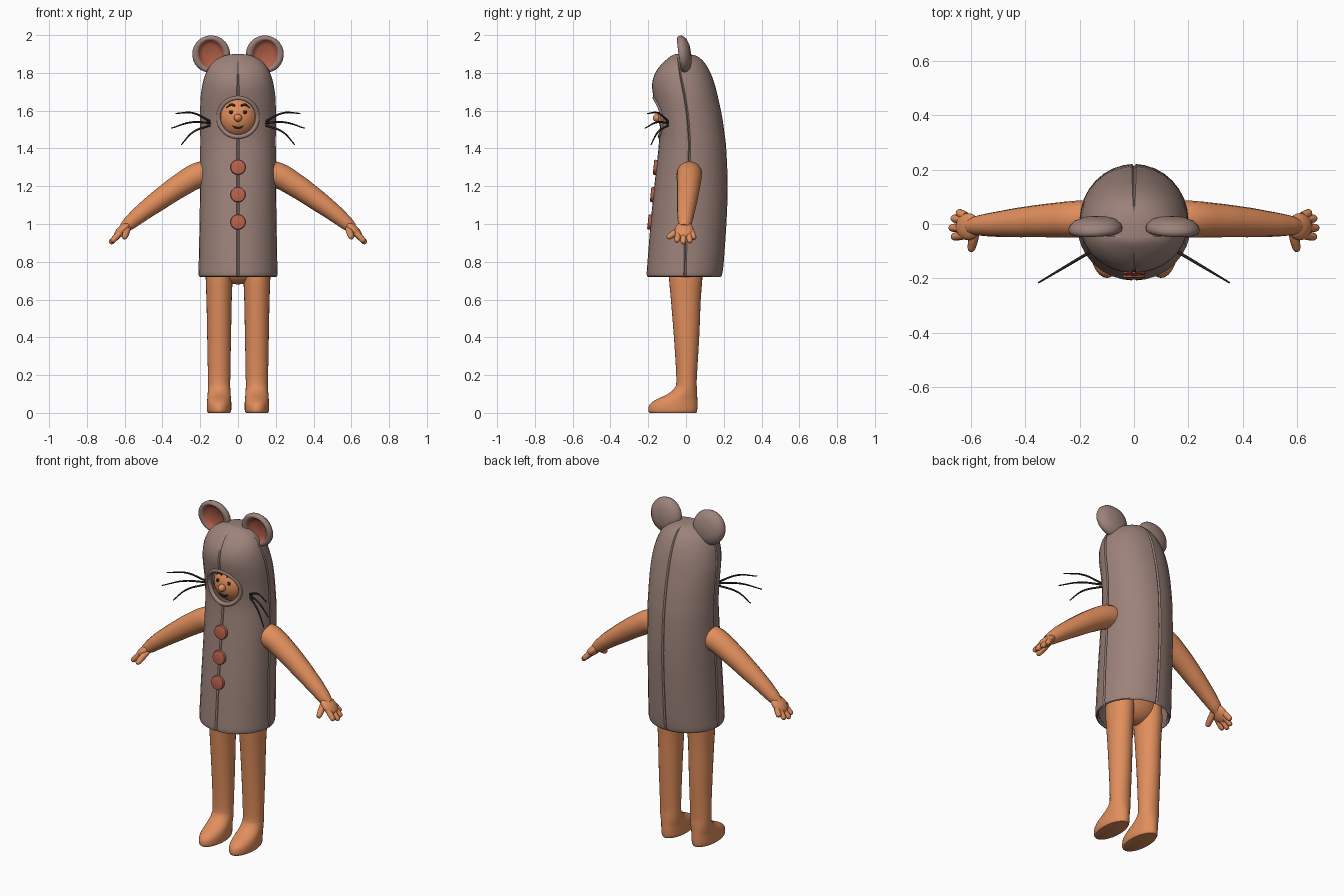
import bpy, bmesh, math
from mathutils import Matrix, Vector

if "Cube" in bpy.data.objects:
    bpy.data.objects.remove(bpy.data.objects["Cube"])


def material(name, rgb):
    m = bpy.data.materials.new(name)
    m.diffuse_color = (*rgb, 1)
    m.use_nodes = True
    m.node_tree.nodes["Principled BSDF"].inputs["Base Color"].default_value = m.diffuse_color
    return m


SKIN = material("skin orange", (0.75, 0.27, 0.108))
FUR = material("fur grey", (0.335, 0.225, 0.195))
RED = material("russet", (0.46, 0.118, 0.068))
DARK = material("dark brown", (0.022, 0.017, 0.016))


def activate(ob):
    bpy.ops.object.select_all(action='DESELECT')
    ob.select_set(True)
    bpy.context.view_layer.objects.active = ob


def finish(name, bm, *mats, angle=35):
    bmesh.ops.recalc_face_normals(bm, faces=bm.faces)
    me = bpy.data.meshes.new(name)
    bm.to_mesh(me)
    bm.free()
    ob = bpy.data.objects.new(name, me)
    bpy.context.collection.objects.link(ob)
    for m in mats:
        me.materials.append(m)
    activate(ob)
    bpy.ops.object.shade_smooth_by_angle(angle=math.radians(angle))
    return ob


def loft(rings, cap_start=True, cap_end=True):
    bm = bmesh.new()
    vs = [[bm.verts.new(p) for p in r] for r in rings]
    n = len(rings[0])
    for a, b in zip(vs, vs[1:]):
        for i in range(n):
            j = (i + 1) % n
            bm.faces.new((a[i], a[j], b[j], b[i]))
    if cap_start:
        bm.faces.new(vs[0])
    if cap_end:
        bm.faces.new(vs[-1])
    return bm


def smooth_rows(rows, steps):
    """Catmull-Rom resampling of a table of sections."""
    out = []
    for i in range(len(rows) - 1):
        a, b, c, d = rows[max(i - 1, 0)], rows[i], rows[i + 1], rows[min(i + 2, len(rows) - 1)]
        for k in range(steps):
            t = k / steps
            out.append([0.5 * (2 * q + (r - p) * t + (2 * p - 5 * q + 4 * r - s) * t * t
                               + (3 * q - p - 3 * r + s) * t ** 3)
                        for p, q, r, s in zip(a, b, c, d)])
    return out + [list(rows[-1])]


def tube(name, pts, radii, mat, cyclic=False, res=4):
    cu = bpy.data.curves.new(name, 'CURVE')
    cu.dimensions = '3D'
    cu.bevel_depth = 1
    cu.bevel_resolution = res
    cu.resolution_u = 6
    cu.use_fill_caps = True
    sp = cu.splines.new('BEZIER')
    sp.bezier_points.add(len(pts) - 1)
    sp.use_cyclic_u = cyclic
    for bp, p, r in zip(sp.bezier_points, pts, radii):
        bp.co, bp.radius = p, r
        bp.handle_left_type = bp.handle_right_type = 'AUTO'
    ob = bpy.data.objects.new(name, cu)
    bpy.context.collection.objects.link(ob)
    cu.materials.append(mat)
    activate(ob)
    bpy.ops.object.convert(target='MESH')
    bpy.ops.object.shade_smooth_by_angle(angle=math.radians(50))
    return bpy.context.object


def ball(name, loc, scale, mat, rot=Matrix(), seg=24):
    bm = bmesh.new()
    bmesh.ops.create_uvsphere(bm, u_segments=seg, v_segments=seg // 2, radius=1)
    bm.transform(Matrix.Translation(loc) @ rot @ Matrix.Diagonal((*scale, 1)))
    return finish(name, bm, mat, angle=60)


# Costume sections: z, half width, front y, seam y, back y
BODY = [(0.72, 0.200, -0.198, -0.005, 0.182), (0.732, 0.209, -0.208, -0.005, 0.191),
        (0.80, 0.208, -0.204, -0.004, 0.200), (1.00, 0.204, -0.188, 0.000, 0.214),
        (1.20, 0.201, -0.168, 0.010, 0.221), (1.40, 0.200, -0.146, 0.018, 0.213),
        (1.48, 0.200, -0.143, 0.015, 0.204), (1.57, 0.200, -0.152, 0.008, 0.191),
        (1.66, 0.199, -0.170, -0.005, 0.172), (1.73, 0.190, -0.180, -0.018, 0.155),
        (1.79, 0.174, -0.168, -0.030, 0.134), (1.84, 0.148, -0.135, -0.038, 0.108),
        (1.875, 0.108, -0.098, -0.043, 0.078), (1.895, 0.060, -0.070, -0.045, 0.040),
        (1.90, 0.012, -0.050, -0.045, -0.035)]


def front_y(x, z):
    """Front surface of the costume."""
    for a, b in zip(BODY, BODY[1:]):
        if a[0] <= z <= b[0]:
            t = (z - a[0]) / (b[0] - a[0])
            _, w, f, c, _ = [p + (q - p) * t for p, q in zip(a, b)]
            return c + (f - c) * math.sqrt(max(0, 1 - (x / w) ** 2))


# Costume with four sewn seams, wall thickness and a round face opening
angles = sorted([i * 11.25 for i in range(32)] + [(q + d) % 360 for q in (0, 90, 180, 270) for d in (-2, 2)])
rings = []
for z, w, f, c, b in smooth_rows(BODY, 3):
    ring = []
    for a in angles:
        k = 0.965 if a % 90 == 0 else 1
        x, s = math.cos(math.radians(a)) * k, math.sin(math.radians(a)) * k
        ring.append((w * x, c + (b - c) * s if s > 0 else c + (c - f) * s, z))
    rings.append(ring)
costume = finish("costume", loft(rings, cap_start=False), FUR)
bm = bmesh.new()
bmesh.ops.create_cone(bm, cap_ends=True, segments=40, radius1=0.1, radius2=0.1, depth=0.3)
bm.transform(Matrix.Translation((0, -0.2, 1.565)) @ Matrix.Rotation(math.pi / 2, 4, 'X'))
cutter = finish("face_cutter", bm, FUR)
cutter.hide_render = True
activate(costume)
wall = costume.modifiers.new("wall", 'SOLIDIFY')
wall.thickness, wall.offset = 0.018, -1
hole = costume.modifiers.new("hole", 'BOOLEAN')
hole.operation, hole.object, hole.solver = 'DIFFERENCE', cutter, 'EXACT'
for m in ("wall", "hole"):
    bpy.ops.object.modifier_apply(modifier=m)
bpy.data.objects.remove(cutter)
bpy.ops.object.shade_smooth_by_angle(angle=math.radians(35))

# Padded rim of the face opening
rim = []
for i in range(20):
    a = math.tau * i / 20
    x, z = 0.103 * math.cos(a), 1.565 + 0.103 * math.sin(a)
    rim.append((x, front_y(x, z) + 0.006, z))
tube("face_rim", rim, [0.012] * 20, FUR, cyclic=True)

# Head and facial features
HC, HR = Vector((0, -0.03, 1.565)), Vector((0.112, 0.118, 0.118))


def on_face(x, z, out=0.0):
    k = 1 - (x / HR.x) ** 2 - ((z - HC.z) / HR.z) ** 2
    return (x, HC.y - HR.y * math.sqrt(k) - out, z)


ball("head", HC, HR, SKIN, seg=32)
ball("nose", (0, -0.152, 1.562), (0.021, 0.024, 0.021), SKIN)
tube("mouth", [on_face(x, z) for x, z in ((-0.03, 1.52), (-0.015, 1.511), (0, 1.508), (0.015, 1.511), (0.03, 1.52))],
     [0.002, 0.005, 0.006, 0.005, 0.002], DARK)
for s in (-1, 1):
    ball("eye", on_face(s * 0.037, 1.592), (0.011, 0.006, 0.010), DARK, seg=16)
    tube("eyebrow", [on_face(s * x, z) for x, z in ((0.016, 1.626), (0.038, 1.632), (0.062, 1.615))],
         [0.005, 0.007, 0.003], DARK)

# Buttons down the front
for z in (1.3, 1.155, 1.01):
    bm = bmesh.new()
    bmesh.ops.create_cone(bm, cap_ends=True, segments=28, radius1=0.04, radius2=0.04, depth=0.024)
    bmesh.ops.bevel(bm, geom=[e for e in bm.edges if abs(e.verts[0].co.z - e.verts[1].co.z) < 1e-4],
                    offset=0.006, segments=2, affect='EDGES', profile=0.5)
    bm.transform(Matrix.Translation((0, front_y(0, z) - 0.003, z)) @ Matrix.Rotation(math.radians(84), 4, 'X'))
    finish("button", bm, RED)

# Hips
ball("hips", (0, 0, 0.80), (0.165, 0.09, 0.12), SKIN)

# Leg and foot sections: z, half width, front y, back y
LEG = [(0.0, 0.058, -0.192, 0.054), (0.012, 0.064, -0.199, 0.059), (0.045, 0.065, -0.192, 0.061),
       (0.072, 0.063, -0.155, 0.060), (0.098, 0.061, -0.10, 0.059), (0.13, 0.059, -0.062, 0.058),
       (0.18, 0.059, -0.051, 0.057), (0.40, 0.063, -0.064, 0.070), (0.60, 0.067, -0.080, 0.078),
       (0.72, 0.071, -0.090, 0.087), (0.82, 0.066, -0.085, 0.085)]
EAR = [(0.0, 0.032), (0.045, 0.029), (0.078, 0.018), (0.096, 0.0), (0.100, -0.014), (0.096, -0.026),
       (0.087, -0.031), (0.079, -0.027), (0.074, -0.016), (0.05, -0.006), (0.0, -0.003)]
FINGERS = [(-0.040, 0.670, -0.048, 0.905), (-0.014, 0.679, -0.014, 0.896),
           (0.012, 0.671, 0.022, 0.902), (0.028, 0.650, 0.044, 0.920)]
WHISKERS = [((0.150, 1.545), (0.24, 1.588), (0.33, 1.585)),
            ((0.145, 1.535), (0.25, 1.538), (0.353, 1.507)),
            ((0.148, 1.522), (0.24, 1.485), (0.30, 1.42))]

for s in (-1, 1):
    # Leg with foot
    rings = []
    for z, w, f, b in smooth_rows(LEG, 3):
        rings.append([(s * 0.1 + w * math.cos(a), (f + b) / 2 + (b - f) / 2 * math.sin(a), z)
                      for a in [math.tau * i / 28 for i in range(28)]])
    finish("leg", loft(rings), SKIN, angle=50)

    # Arm
    arm = [(0.15, 0.018, 1.270), (0.21, 0.018, 1.258), (0.30, 0.014, 1.208), (0.42, 0.006, 1.125),
           (0.52, -0.002, 1.050), (0.575, -0.006, 1.004), (0.605, -0.010, 0.978)]
    tube("arm", [(s * x, y, z) for x, y, z in arm],
         [0.067, 0.068, 0.063, 0.055, 0.045, 0.037, 0.028], SKIN, res=6)

    # Hand: flat palm, four fingers and a thumb
    ball("palm", (s * 0.612, -0.010, 0.968), (0.058, 0.050, 0.026), SKIN, Matrix.Rotation(s * math.radians(44), 4, 'Y'))
    for y0, x, y, z in FINGERS:
        p, q = Vector((s * 0.62, y0, 0.958)), Vector((s * x, y, z))
        tube("finger", [p, p.lerp(q, 0.5), p.lerp(q, 0.85), p.lerp(q, 0.96), q],
             [0.016, 0.016, 0.0145, 0.010, 0.003], SKIN)
    p, q = Vector((s * 0.585, -0.025, 0.975)), Vector((s * 0.602, -0.100, 0.925))
    tube("thumb", [p, p.lerp(q, 0.5), p.lerp(q, 0.85), p.lerp(q, 0.96), q],
         [0.018, 0.018, 0.015, 0.011, 0.003], SKIN)

    # Ear: turned dish with a coloured, narrower hollow
    rings = []
    for i, (r, y) in enumerate(EAR):
        k = 0.84 if i > 6 else 1
        r = max(r, 0.001)
        rings.append([(r * k * math.cos(a), y, r * math.sin(a)) for a in [math.tau * j / 32 for j in range(32)]])
    bm = loft(rings)
    for f in bm.faces:
        c = f.calc_center_median()
        if all(v.co.y > -0.028 and math.hypot(v.co.x / 0.84, v.co.z) < 0.0795 for v in f.verts) and c.y < 0:
            f.material_index = 1
    bm.transform(Matrix.Translation((s * 0.143, -0.005, 1.901)) @ Matrix.Rotation(s * math.radians(18), 4, 'Y')
                 @ Matrix.Rotation(math.radians(8), 4, 'X'))
    finish("ear", bm, FUR, RED, angle=60)

    # Whiskers sweep forward and out
    for w in WHISKERS:
        tube("whisker", [(s * x, -0.105 - (x - 0.165) * 0.595, z) for x, z in w], [0.006, 0.005, 0.003], DARK, res=2)
